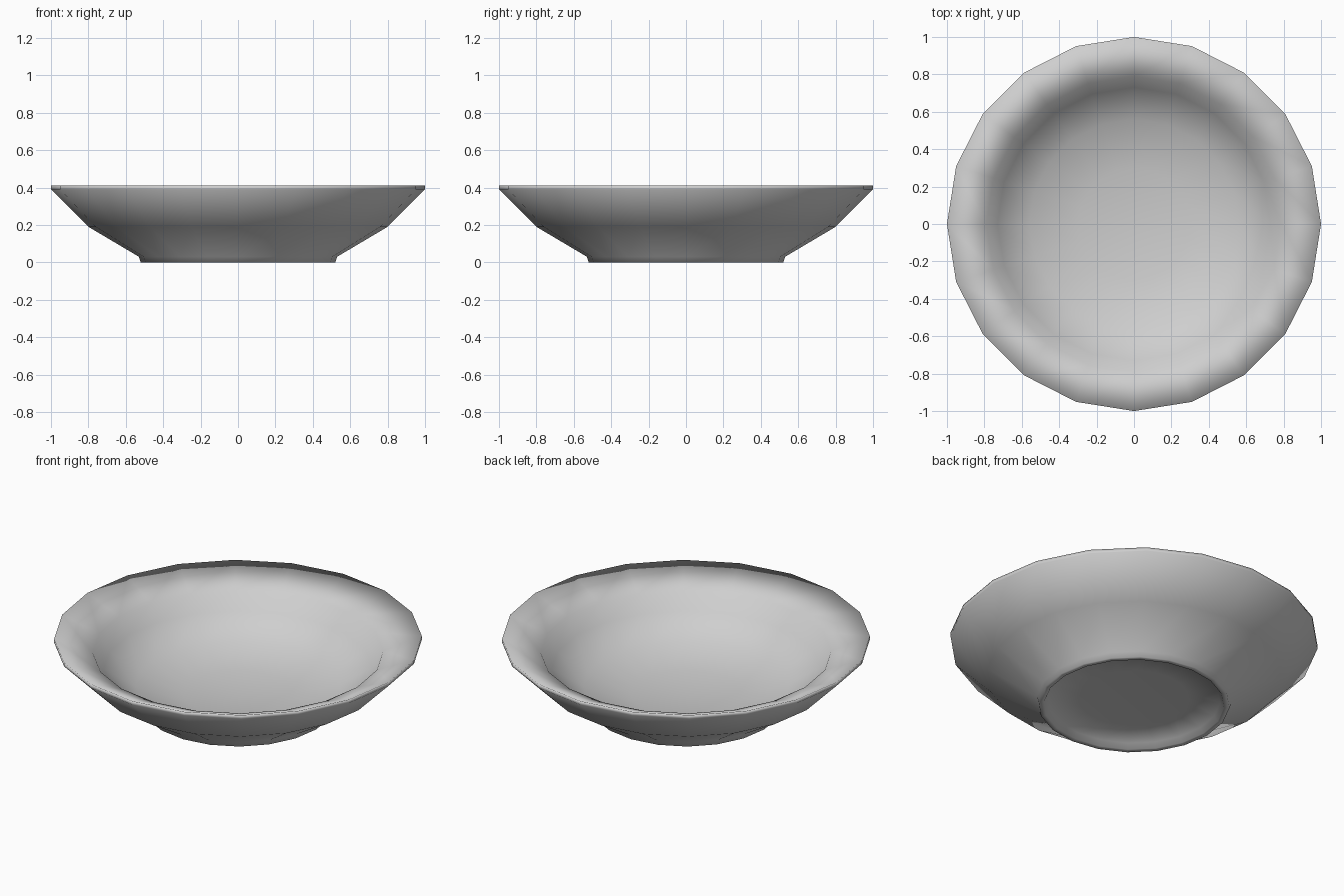
import bpy, bmesh, math

if "Cube" in bpy.data.objects:
    bpy.data.objects.remove(bpy.data.objects["Cube"])

SIDES = 20

# Closed cross-section (radius, height): underside centre -> foot -> wall -> lip -> inner floor
profile = [
    (0.0, 0.045), (0.30, 0.042), (0.47, 0.03), (0.49, 0.0),   # recessed underside
    (0.52, 0.0), (0.53, 0.03),                                # foot ring
    (0.80, 0.19), (1.0, 0.39),                                # outer wall
    (1.0, 0.412), (0.79, 0.325),                              # rim and sloping lip
    (0.73, 0.23), (0.56, 0.125), (0.30, 0.075), (0.0, 0.06),  # inner bowl
]

bm = bmesh.new()


def ring(r, z):
    if r == 0:
        return [bm.verts.new((0, 0, z))] * SIDES
    return [bm.verts.new((r * math.cos(math.tau * i / SIDES),
                          r * math.sin(math.tau * i / SIDES), z)) for i in range(SIDES)]


# Lathe the cross-section
rings = [ring(r, z) for r, z in profile]
for a, b in zip(rings, rings[1:]):
    for i in range(SIDES):
        j = (i + 1) % SIDES
        corners = list(dict.fromkeys((a[i], a[j], b[j], b[i])))
        bm.faces.new(corners).smooth = True
bmesh.ops.recalc_face_normals(bm, faces=bm.faces[:])

mesh = bpy.data.meshes.new("bowl")
bm.to_mesh(mesh)
bm.free()
bowl = bpy.data.objects.new("bowl", mesh)
bpy.context.collection.objects.link(bowl)

# Single pale grey glaze
glaze = bpy.data.materials.new("pale grey")
glaze.diffuse_color = (0.62, 0.62, 0.62, 1)
glaze.use_nodes = True
glaze.node_tree.nodes["Principled BSDF"].inputs["Base Color"].default_value = glaze.diffuse_color
mesh.materials.append(glaze)
